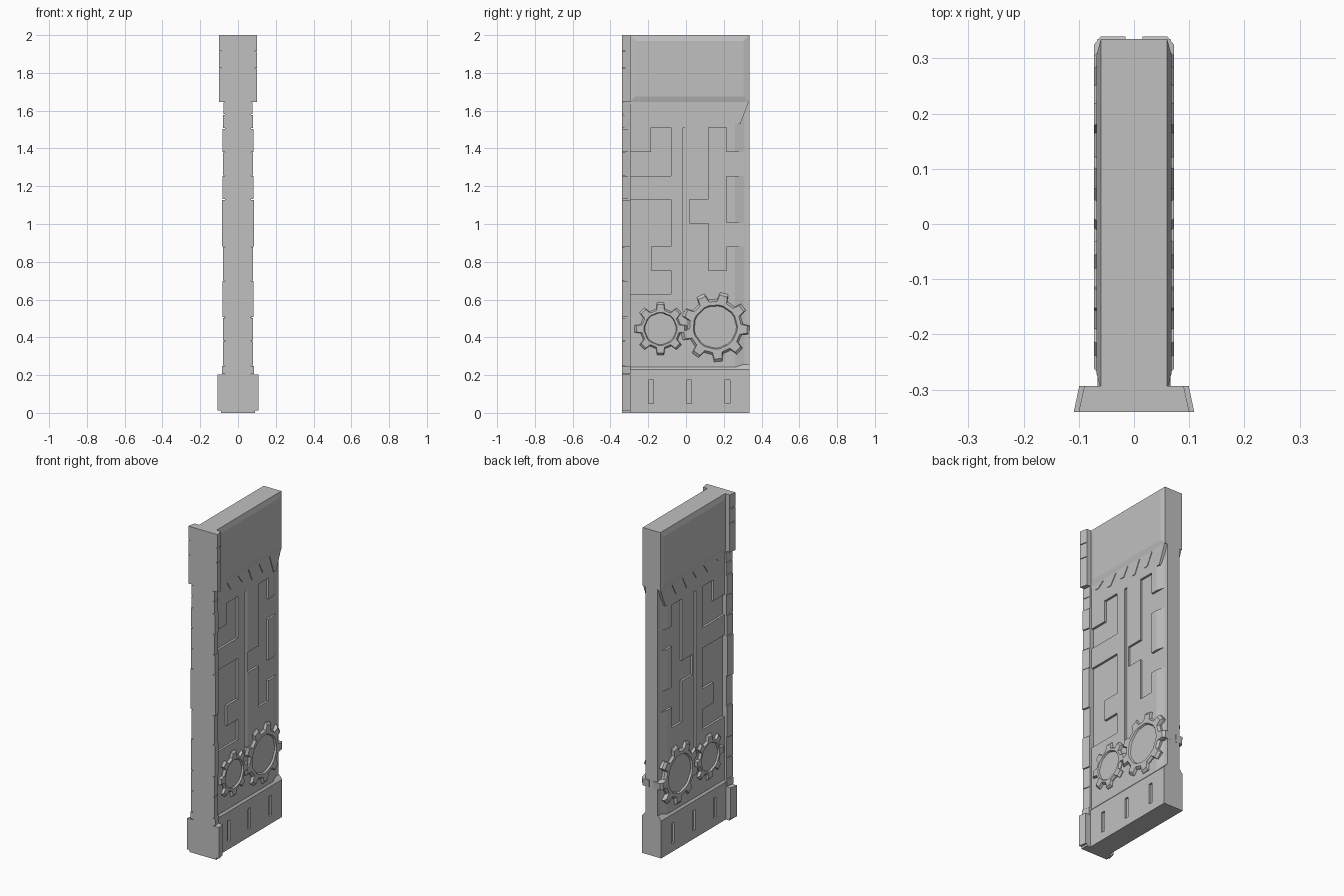
import bpy, bmesh, math

if "Cube" in bpy.data.objects:
    bpy.data.objects.remove(bpy.data.objects["Cube"])

STONE = bpy.data.materials.new("grey stone")
STONE.use_nodes = True
COLOUR = (0.53, 0.53, 0.53, 1)
STONE.diffuse_color = COLOUR
STONE.node_tree.nodes["Principled BSDF"].inputs["Base Color"].default_value = COLOUR


def loft(bm, rings, cap_start=True, cap_end=True):
    """Skin a list of equally long point rings."""
    loops = [[bm.verts.new(p) for p in ring] for ring in rings]
    for a, b in zip(loops, loops[1:]):
        for i in range(len(a)):
            j = (i + 1) % len(a)
            bm.faces.new((a[i], a[j], b[j], b[i]))
    if cap_start:
        bm.faces.new(loops[0][::-1])
    if cap_end:
        bm.faces.new(loops[-1])


def finish(bm, name):
    bmesh.ops.recalc_face_normals(bm, faces=bm.faces)
    mesh = bpy.data.meshes.new(name)
    bm.to_mesh(mesh)
    bm.free()
    mesh.materials.append(STONE)
    ob = bpy.data.objects.new(name, mesh)
    bpy.context.collection.objects.link(ob)
    return ob


def plate(bm, outline, x0, x1):
    """Extrude a (y, z) outline along x, on both sides."""
    for s in (1, -1):
        loft(bm, [[(s * x, y, z) for y, z in outline] for x in (x0, x1)])


def rect(y0, y1, z0, z1):
    return [(y0, z0), (y1, z0), (y1, z1), (y0, z1)]


def carve(ob, cutter):
    mod = ob.modifiers.new("carve", "BOOLEAN")
    mod.operation = "DIFFERENCE"
    mod.solver = "EXACT"
    mod.object = cutter
    cutter.hide_render = True
    cutter.hide_set(True)
    cutter.display_type = "WIRE"


FRONT, BACK = -0.3, 0.335
FLOOR, FACE = 0.042, 0.056

# Carved middle panel, thinning towards the back edge
half = [(FACE, FRONT), (FACE, 0.26), (FLOOR, 0.31), (FLOOR, BACK)]
section = half + [(-x, y) for x, y in reversed(half)]
bm = bmesh.new()
loft(bm, [[(x, y, z) for x, y in section] for z in (0.2, 1.66)])
panel = finish(bm, "carved_panel")

bm = bmesh.new()
upper_front = [(-0.32, 1.255), (-0.08, 1.255), (-0.08, 1.51), (-0.185, 1.51),
               (-0.185, 1.38), (-0.32, 1.38)]
lower_front = [(-0.32, 1.13), (-0.08, 1.13), (-0.08, 0.88), (-0.185, 0.88),
               (-0.185, 0.755), (-0.08, 0.755), (-0.08, 0.63), (-0.32, 0.63)]
rear = [(0.12, 1.51), (0.215, 1.51), (0.215, 1.38), (0.36, 1.38), (0.36, 1.255),
        (0.215, 1.255), (0.215, 1.005), (0.36, 1.005), (0.36, 0.88), (0.215, 0.88),
        (0.215, 0.755), (0.12, 0.755), (0.12, 1.005), (0.018, 1.005),
        (0.018, 1.13), (0.12, 1.13)]
for outline in (upper_front, lower_front, rear):
    plate(bm, outline, FLOOR + 0.0005, 0.09)
# Long sloping groove
for s in (1, -1):
    wedge = [(FLOOR + 0.002, -0.015), (FACE + 0.001, 0.015), (FACE + 0.001, -0.015)]
    loft(bm, [[(s * x, y, z) for x, y in wedge] for z in (0.54, 1.51)])
carve(panel, finish(bm, "panel_cutter"))

# Top block with bevelled cheeks
bm = bmesh.new()
loft(bm, [[(x, y, z) for y, z in rect(FRONT + d, BACK - d, 1.645 + d, 2 - d)]
          for x, d in ((-0.068, 0.03), (-0.06, 0), (0.06, 0), (0.068, 0.03))])
finish(bm, "top_block")

# Jagged fringe under the top block
tips = [(-0.245, 1.61), (-0.14, 1.58), (-0.03, 1.585), (0.065, 1.56), (0.17, 1.565), (0.275, 1.53)]
fringe = [(BACK, 1.66), (FRONT, 1.66), (FRONT, 1.64)]
for i, (y, z) in enumerate(tips):
    fringe += [(y - 0.012, z), (y + 0.012, z)]
    if i < len(tips) - 1:
        fringe.append(((y + tips[i + 1][0]) / 2, 1.64))
fringe.append((BACK - 0.005, 1.64))
bm = bmesh.new()
plate(bm, fringe, 0.04, 0.06)
finish(bm, "jagged_fringe")

# Base block with sloped shoulder and slots
bm = bmesh.new()
loft(bm, [[(-w, FRONT, z), (w, FRONT, z), (w, BACK, z), (-w, BACK, z)]
          for z, w in ((0, 0.066), (0.23, 0.066), (0.255, 0.045))])
base = finish(bm, "base_block")
bm = bmesh.new()
for y in (-0.185, 0.015, 0.22):
    plate(bm, rect(y - 0.013, y + 0.013, 0.05, 0.175), 0.054, 0.09)
carve(base, finish(bm, "slot_cutter"))


# Front pillar: solid core plus flared blocks with narrow joints
def pillar_block(bm, z0, z1, w0, w1, flare=0.01):
    loft(bm, [[(-w, -0.34, z), (w, -0.34, z), (w - flare, -0.293, z), (flare - w, -0.293, z)]
              for z, w in ((z0, w0), (z1, w1))])


bm = bmesh.new()
for z0, z1, w in ((0, 0.2, 0.09), (0.2, 1.66, 0.068), (1.66, 2, 0.088)):
    pillar_block(bm, z0, z1, w, w, 0)
finish(bm, "pillar_core")

joints = [(0.01, 0.109), (0.205, 0.085), (0.25, 0.08), (0.38, 0.08), (0.505, 0.083),
          (0.7, 0.079), (0.88, 0.086), (1.13, 0.083), (1.255, 0.08), (1.38, 0.083),
          (1.505, 0.079), (1.58, 0.078), (1.645, 0.1), (1.825, 0.1), (1.915, 0.1), (2, 0)]
bm = bmesh.new()
for (z0, w), (z1, _) in zip(joints, joints[1:]):
    pillar_block(bm, z0 + 0.002, z1 - (0.002 if z1 < 2 else 0), w, w)
finish(bm, "pillar_blocks")


# Gears: toothed rim, bevelled face and sunken hub
def gear(name, cy, cz, teeth, tip, root, hub, turn):
    pitch = 2 * math.pi / teeth
    pts = []
    for i in range(teeth):
        for off, r in ((-0.27, root), (-0.17, tip), (0.17, tip), (0.27, root)):
            pts.append((turn + (i + off) * pitch, r))

    def ring(x, radius):
        return [(x, cy + radius(a, r) * math.cos(a), cz + radius(a, r) * math.sin(a))
                for a, r in pts]

    def facet(size):
        def radius(a, r):
            local = (a - turn) % pitch - pitch / 2
            return size * math.cos(pitch / 2) / math.cos(local)
        return radius

    bm = bmesh.new()
    for s in (1, -1):
        loft(bm, [ring(s * 0.015, lambda a, r: r),
                  ring(s * 0.06, lambda a, r: r),
                  ring(s * 0.072, lambda a, r: r * 0.92),
                  ring(s * 0.072, facet(hub)),
                  ring(s * 0.062, facet(hub * 0.95))])
    return finish(bm, name)


gear("small_gear", -0.135, 0.445, 8, 0.14, 0.108, 0.092, math.pi / 2)
gear("large_gear", 0.155, 0.455, 9, 0.185, 0.148, 0.122, math.radians(75))
